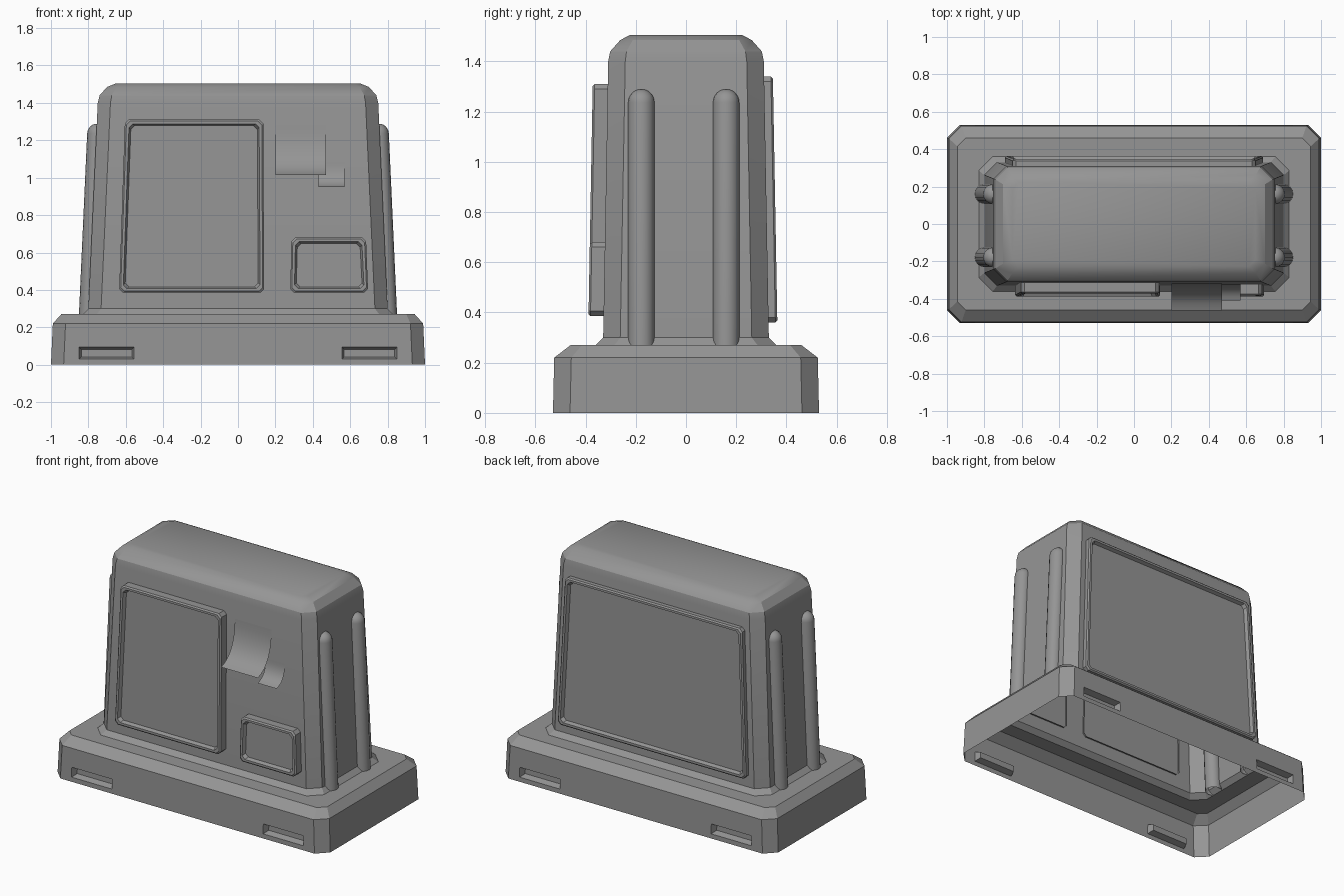
import bpy
import bmesh
import math

default = bpy.data.objects.get("Cube")
if default:
    bpy.data.objects.remove(default, do_unlink=True)

GREY = (0.3, 0.3, 0.3, 1.0)
grey = bpy.data.materials.new("plain_grey")
grey.use_nodes = True
grey.diffuse_color = GREY
grey.node_tree.nodes["Principled BSDF"].inputs["Base Color"].default_value = GREY


def loft(bm, rings, cap=True):
    """Join closed rings of points into walls, capping the last ring."""
    loops = [[bm.verts.new(p) for p in ring] for ring in rings]
    walls = []
    for a, b in zip(loops, loops[1:]):
        n = len(a)
        walls.append([bm.faces.new((a[i], a[(i + 1) % n], b[(i + 1) % n], b[i]))
                      for i in range(n)])
    if cap:
        bm.faces.new(loops[-1])
    bm.normal_update()
    return walls


def finish(name, bm, angle=25):
    mesh = bpy.data.meshes.new(name)
    bm.to_mesh(mesh)
    bm.free()
    mesh.materials.append(grey)
    obj = bpy.data.objects.new(name, mesh)
    bpy.context.collection.objects.link(obj)
    bpy.ops.object.select_all(action='DESELECT')
    obj.select_set(True)
    bpy.context.view_layer.objects.active = obj
    bpy.ops.object.shade_smooth_by_angle(angle=math.radians(angle))
    return obj


def octagon(z, hx, hy, c):
    quarter = [(hx, hy - c), (hx - c, hy)]
    half = [(hx, c - hy)] + quarter + [(c - hx, hy)]
    return [(x, y, z) for x, y in half + [(-x, -y) for x, y in half]]


def wall_y(z):
    """Half depth of the sloping body wall at height z."""
    return 0.31 + 0.02 * (1.4 - z) / 1.1


def wall_x(z):
    return 0.75 + 0.05 * (1.4 - z) / 1.1


# Hollow shell: base, ledge, skirt, tapering body and rounded roof
bm = bmesh.new()
walls = loft(bm, [octagon(*r) for r in (
    (0.0, 1.0, 0.53, 0.068),
    (0.22, 0.99, 0.525, 0.068),
    (0.27, 0.945, 0.46, 0.045),
    (0.27, 0.83, 0.36, 0.075),
    (0.30, 0.80, 0.33, 0.068),
    (1.40, 0.75, 0.31, 0.068),
    (1.44, 0.74, 0.302, 0.065),
    (1.485, 0.70, 0.262, 0.05),
    (1.505, 0.65, 0.225, 0.035))])

# Tapered slots cut into the front and back of the base
SLOT_X, SLOT_Z = (0.555, 0.85), (0.03, 0.095)


def cut(faces, co, no):
    geom = set(faces)
    for f in faces:
        geom.update(f.edges)
        geom.update(f.verts)
    out = bmesh.ops.bisect_plane(bm, geom=list(geom), plane_co=co, plane_no=no)
    return [g for g in out["geom"] if isinstance(g, bmesh.types.BMFace)]


slots = []
for side in (f for f in walls[0] if abs(f.normal.y) > 0.9):
    faces = [side]
    for x in SLOT_X:
        for s in (-1, 1):
            faces = cut(faces, (s * x, 0, 0), (1, 0, 0))
    faces = [f for f in faces
             if SLOT_X[0] < abs(f.calc_center_median().x) < SLOT_X[1]]
    for z in SLOT_Z:
        faces = cut(faces, (0, 0, z), (0, 0, 1))
    slots += [f for f in faces
              if SLOT_Z[0] < f.calc_center_median().z < SLOT_Z[1]]
bm.normal_update()
bmesh.ops.inset_individual(bm, faces=slots, thickness=0.018, depth=-0.04)
finish("cabinet_shell", bm)


# Rounded ribs on both ends
def rib(name, side, y, r=0.053, n=16):
    def ring(z, rad):
        cx = side * (wall_x(z) - 0.004)
        return [(cx + rad * math.cos(i * math.tau / n),
                 y + rad * math.sin(i * math.tau / n), z) for i in range(n)]
    dome = [k * math.pi / 12 for k in range(6)]
    b = bmesh.new()
    loft(b, [ring(0.27, r)] + [ring(1.237 + r * math.sin(a), r * math.cos(a))
                               for a in dome])
    finish(name, b, 40)


for side, end in ((1, "left"), (-1, "right")):
    rib(end + "_front_rib", side, -0.178)
    rib(end + "_back_rib", side, 0.16)


# Framed screens that follow the slope of the body
def screen(name, side, bottom, top, height, out, inward=False):
    (x0, x1), (x2, x3), (z0, z1) = bottom, top, height
    c = 0.02
    outline = [(x0 + c, z0), (x1 - c, z0), (x1, z0 + c), (x3, z1 - c),
               (x3 - c, z1), (x2 + c, z1), (x2, z1 - c), (x0, z0 + c)]
    mx, mz = (x0 + x1) / 2, (z0 + z1) / 2

    def ring(inset, depth):
        pts = []
        for x, z in outline:
            px = x - math.copysign(inset, x - mx)
            pz = z - math.copysign(inset, z - mz)
            pts.append((px, side * (wall_y(pz) + depth), pz))
        return pts

    b = bmesh.new()
    loft(b, [ring(0, -0.01), ring(0, out - 0.008), ring(0.008, out),
             ring(0.022, out), ring(0.032, out - 0.022)])
    if (side > 0) != inward:
        bmesh.ops.reverse_faces(b, faces=b.faces[:])
    finish(name, b)


screen("front_large_screen", -1, (-0.635, 0.14), (-0.605, 0.135), (0.385, 1.31), 0.06, True)
screen("front_small_screen", -1, (0.28, 0.695), (0.285, 0.685), (0.385, 0.68), 0.06, True)
screen("back_screen", 1, (-0.69, 0.69), (-0.65, 0.65), (0.36, 1.34), 0.035)


# Curled paper sheets hanging on the front
def paper(name, x0, x1, top, bottom, reach, steps=8):
    b = bmesh.new()
    rows = []
    for i in range(steps + 1):
        t = i / steps
        z = top + (bottom - top) * math.sin(t * math.pi / 2 * 0.85) / math.sin(math.pi / 2 * 0.85)
        y = -wall_y(z) - 0.006 - reach * t ** 2.2
        rows.append([b.verts.new((x, y, z)) for x in (x0, x1)])
    for a, c in zip(rows, rows[1:]):
        b.faces.new((a[0], a[1], c[1], c[0]))
    finish(name, b, 40)


paper("large_paper", 0.20, 0.47, 1.28, 1.015, 0.14)
paper("small_paper", 0.43, 0.57, 1.08, 0.95, 0.085)
